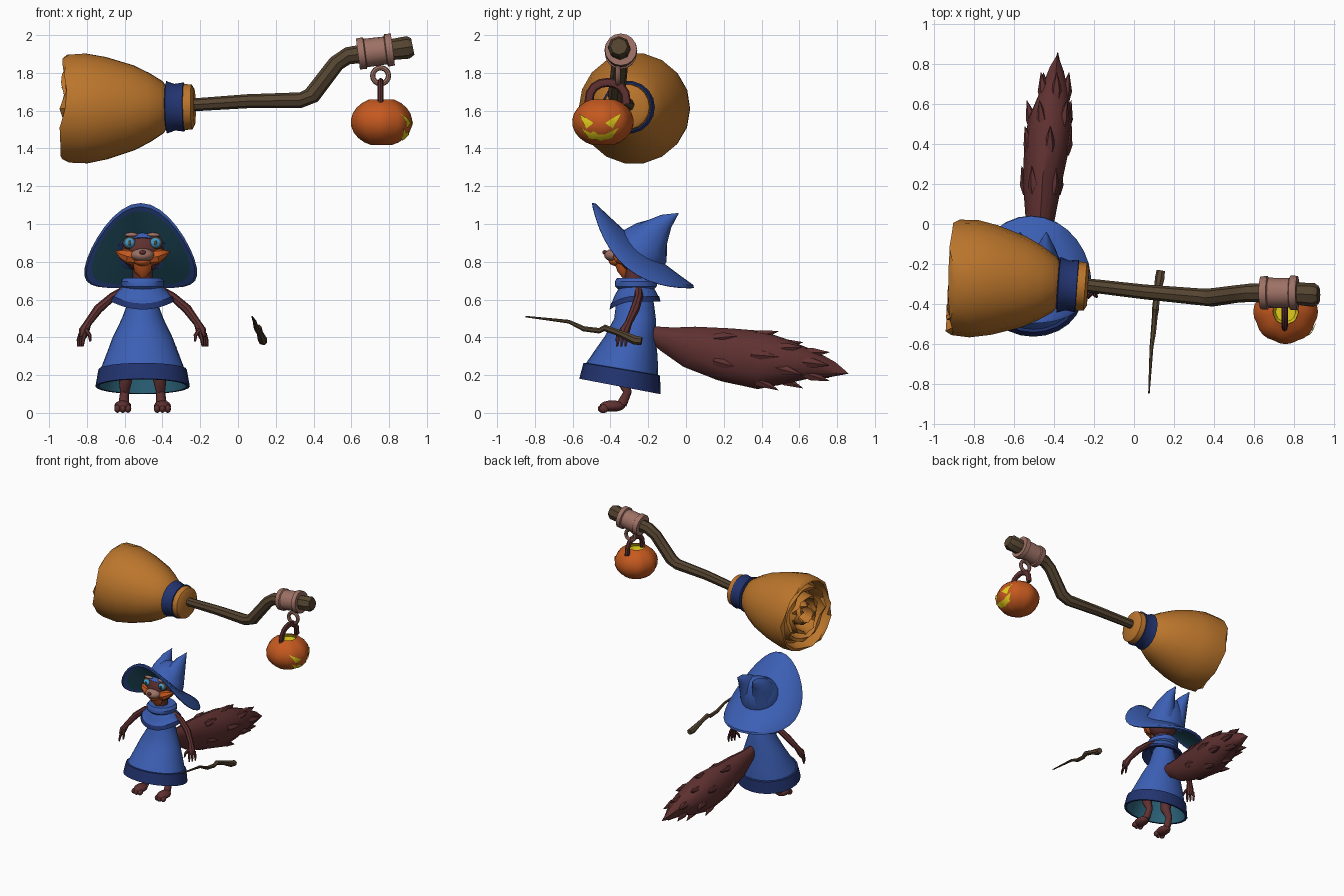
import bpy, bmesh, math, random
from mathutils import Vector

random.seed(4)
if bpy.data.objects.get("Cube"):
    bpy.data.objects.remove(bpy.data.objects["Cube"])
parts = []
CX = -0.505  # mirror line of the character


def material(name, r, g, b):
    m = bpy.data.materials.new(name)
    m.use_nodes = True
    m.diffuse_color = (r, g, b, 1)
    bsdf = next(n for n in m.node_tree.nodes if n.type == 'BSDF_PRINCIPLED')
    bsdf.inputs["Base Color"].default_value = (r, g, b, 1)
    return m


blue = material("blue cloth", .045, .115, .46)
navy = material("navy trim", .016, .034, .16)
teal = material("teal lining", .025, .13, .2)
fur = material("dark red fur", .115, .03, .03)
straw = material("straw", .5, .18, .025)
orange = material("pumpkin orange", .56, .1, .014)
yellow = material("glow yellow", .75, .6, .01)
wood = material("brown wood", .09, .058, .03)
pink = material("dusty pink", .34, .165, .13)
cyan = material("eye cyan", .05, .32, .6)


def finish(name, bm, mats):
    bmesh.ops.recalc_face_normals(bm, faces=bm.faces)
    me = bpy.data.meshes.new(name)
    bm.to_mesh(me)
    bm.free()
    for m in mats:
        me.materials.append(m)
    ob = bpy.data.objects.new(name, me)
    bpy.context.collection.objects.link(ob)
    parts.append(ob)
    return ob


def loft(name, pts, radii, mats, bands="", sides=12, axis=None, ref=(0, 0, 1)):
    """Rings along a path; bands gives a material digit per segment."""
    bm = bmesh.new()
    pts = [Vector(p) for p in pts]
    n, rings = len(pts), []
    bands = bands.ljust(n, "0")
    for i, p in enumerate(pts):
        t = Vector(axis) if axis else pts[min(i + 1, n - 1)] - pts[max(i - 1, 0)]
        u = Vector(ref).cross(t).normalized()
        v = t.cross(u).normalized()
        ru, rv = radii[i] if isinstance(radii[i], tuple) else (radii[i], radii[i])
        rings.append([bm.verts.new(p + u * ru * math.cos(a) + v * rv * math.sin(a))
                      for a in (2 * math.pi * k / sides for k in range(sides))])
    for i in range(n - 1):
        for k in range(sides):
            j = (k + 1) % sides
            f = bm.faces.new((rings[i][k], rings[i][j], rings[i + 1][j], rings[i + 1][k]))
            f.material_index = int(bands[i])
    bm.faces.new(rings[0]).material_index = int(bands[0])
    bm.faces.new(rings[-1]).material_index = int(bands[n - 2])
    return finish(name, bm, mats)


def upright(name, rows, mats, bands="", sides=24):
    """Stack of level ovals: rows are (x, y, z, rx, ry)."""
    return loft(name, [r[:3] for r in rows], [r[3:] for r in rows], mats, bands,
                sides, axis=(0, 0, 1), ref=(0, 1, 0))


def ball(name, loc, size, mat):
    bm = bmesh.new()
    bmesh.ops.create_uvsphere(bm, u_segments=16, v_segments=10, radius=1)
    for v in bm.verts:
        v.co = Vector(loc) + v.co * Vector(size)
    return finish(name, bm, [mat])


# Broom: bristle bundle with nested layers at the open end
root, run = Vector((-.23, -.315, 1.62)), Vector((-.7, .05, -.01))
profile = [(0, .095), (.02, .12), (.09, .125), (.1, .11), (.21, .11), (.24, .14), (.34, .185),
           (.46, .228), (.67, .275), (.82, .295), (.98, .29), (.98, .27), (.84, .25)]
for r in (.215, .15, .085):
    profile += [(.84, r + .01), (.97, r), (.97, r - .022), (.84, r - .04)]
broom = loft("broom_bristles", [root + run * a for a, r in profile], [r for a, r in profile],
             [straw], sides=18, axis=run)
for v in broom.data.vertices:  # ragged tips
    if (v.co - root).dot(run) / run.length_squared > .95:
        v.co += run * random.uniform(-.05, .03)
loft("broom_band", [root + run * a for a in (.07, .08, .15, .21, .22)],
     [.105, .132, .125, .14, .11], [navy], sides=18, axis=run)
loft("broom_handle", [(-.25, -.305, 1.63), (.05, -.34, 1.65), (.33, -.365, 1.655), (.39, -.368, 1.68),
                      (.52, -.35, 1.85), (.58, -.345, 1.89), (.75, -.345, 1.915),
                      (.9, -.355, 1.935), (.925, -.355, 1.94)],
     [.034, .037, .042, .046, .044, .046, .052, .06, .045], [wood], sides=8)
wrap = [(.635, .06), (.635, .082), (.67, .085), (.675, .076), (.78, .074), (.785, .087), (.82, .085), (.82, .06)]
loft("handle_wrap", [(x, -.345, 1.9 + (x - .635) * .13) for x, r in wrap], [r for x, r in wrap],
     [pink], sides=16, axis=(1, 0, .13))
bpy.ops.mesh.primitive_torus_add(location=(.755, -.36, 1.785), rotation=(math.pi / 2, 0, 0),
                                 major_radius=.042, minor_radius=.014,
                                 major_segments=16, minor_segments=8)
ring = bpy.context.object
ring.name = "lantern_ring"
ring.data.materials.append(pink)
parts.append(ring)

# Pumpkin lantern: lobed shell with a glowing bowl inside
PC, PR, PH = Vector((.76, -.44, 1.54)), .163, .13


def lobe(a):
    return .965 + .035 * abs(math.cos(4 * a)) * 1.2 - .007


rows = []
for i in range(1, 11):
    a = math.pi * (i / 10 * .85 + .02) - math.pi / 2
    rows.append((*(PC + Vector((0, 0, PH * math.sin(a)))), PR * math.cos(a), PR * math.cos(a)))
z = rows[-1][2]
rows += [(PC.x, PC.y, z - .005, .062, .062), (PC.x, PC.y, z - .03, .075, .075), (PC.x, PC.y, z - .09, .05, .05)]
pumpkin = upright("pumpkin", rows, [orange, yellow], "000000000011", 32)
for v in pumpkin.data.vertices:
    d = v.co - PC
    f = lobe(math.atan2(d.y, d.x))
    v.co = PC + Vector((d.x * f, d.y * f, d.z))


def face_plate(name, shape):
    """Thin glowing shape wrapped on the pumpkin, which looks towards +x."""
    bm = bmesh.new()
    bm.faces.new([bm.verts.new((0, h, z)) for h, z in shape])
    bmesh.ops.triangulate(bm, faces=bm.faces)
    bmesh.ops.subdivide_edges(bm, edges=bm.edges, cuts=4, use_grid_fill=True)
    turn = -.12
    for v in bm.verts:
        h, dz = v.co.y, v.co.z - PC.z
        r = PR * math.sqrt(1 - (dz / PH) ** 2)
        a = math.asin(max(-1, min(1, h / r))) + turn
        r = r * lobe(a) + .005
        v.co = PC + Vector((r * math.cos(a), r * math.sin(a), dz))
    return finish(name, bm, [yellow])


for side, s in (("left", 1), ("right", -1)):
    face_plate("pumpkin_eye_" + side, [(s * .11, 1.585), (s * .03, 1.535), (s * .07, 1.505)])
face_plate("pumpkin_mouth", [(-.1, 1.51), (-.05, 1.482), (-.03, 1.492), (-.01, 1.475), (.03, 1.475),
                             (.05, 1.485), (.1, 1.51), (.06, 1.455), (0, 1.44), (-.06, 1.455)])
arch = [math.pi * k / 8 for k in range(9)]
loft("lantern_strap", [(.755, -.415 - .1 * math.cos(a), 1.635 + .115 * math.sin(a) ** .7) for a in arch],
     [(.024, .016)] * 9, [fur], sides=8, ref=(1, 0, 0))

# Dress with trimmed hem and lining
dress = upright("dress", [(CX, *r) for r in (
    (-.26, .66, .07, .07), (-.27, .58, .08, .1), (-.27, .5, .11, .11), (-.295, .4, .16, .135),
    (-.315, .32, .19, .165), (-.338, .235, .222, .19), (-.34, .232, .234, .203), (-.35, .14, .25, .215),
    (-.35, .14, .232, .197), (-.33, .25, .2, .17), (-.28, .45, .1, .09))], [blue, navy, teal], "0000011122")
for v in dress.data.vertices:  # hem is higher at the front
    v.co.z -= (v.co.y + .35) * .19 * max(0, min(1, (.5 - v.co.z) / .3))
cape = upright("cape_collar", [(CX, -.27, *r) for r in (
    (.68, .09, .085), (.645, .13, .11), (.62, .148, .122), (.618, .156, .128), (.59, .168, .135),
    (.59, .145, .115), (.63, .1, .08))], [blue, navy], "000111")
for v in cape.data.vertices:
    v.co.z -= .04 * max(0, -(v.co.y + .27) / .13) ** 2
upright("neck_roll", [(CX, -.265, *r) for r in (
    (.65, .09, .09), (.67, .112, .11), (.695, .115, .112), (.715, .1, .1), (.715, .07, .07))], [blue])

# Head and face
ball("head", (CX, -.275, .86), (.115, .11, .115), fur)
upright("neck", [(CX, -.27, .66, .05, .05), (CX, -.28, .79, .055, .055)], [fur], sides=10)
upright("throat", [(CX, -.325, .715, .012, .012), (CX, -.335, .75, .045, .03), (CX, -.34, .79, .05, .04)],
        [orange], sides=10)
ball("muzzle", (CX, -.375, .835), (.062, .058, .036), pink)
ball("chin", (CX, -.365, .805), (.045, .045, .028), orange)
ball("nose", (CX, -.43, .85), (.017, .013, .012), fur)
for side, s in (("left", 1), ("right", -1)):
    x = lambda d: CX + s * d
    ball("eye_rim_" + side, (x(.068), -.352, .9), (.038, .022, .034), wood)
    ball("eye_" + side, (x(.068), -.362, .9), (.029, .02, .026), cyan)
    ball("pupil_" + side, (x(.068), -.38, .9), (.008, .005, .014), wood)
    ball("brow_" + side, (x(.06), -.352, .943), (.035, .018, .012), pink)
    loft("cheek_" + side, [(x(.03), -.345, .82), (x(.075), -.345, .828), (x(.105), -.335, .84), (x(.145), -.32, .855)],
         [.035, .042, .03, .002], [orange], sides=8)
    # Arm, hand and fingers
    loft("arm_" + side, [(x(.07), -.255, .66), (x(.16), -.25, .615), (x(.235), -.27, .55),
                         (x(.29), -.305, .475), (x(.31), -.325, .435), (x(.318), -.335, .4)],
         [.026, .022, .025, .02, .028, .02], [fur], sides=8, ref=(0, 1, 0))
    for k in range(3):
        loft("finger_%d_%s" % (k + 1, side), [(x(.305 + .012 * k), -.35 + .018 * k, .42),
             (x(.315 + .012 * k), -.36 + .022 * k, .385), (x(.318 + .012 * k), -.365 + .022 * k, .352)],
             [.011, .01, .006], [fur], sides=6, ref=(0, 1, 0))
    loft("thumb_" + side, [(x(.3), -.34, .44), (x(.28), -.36, .41), (x(.277), -.37, .38)],
         [.012, .01, .006], [fur], sides=6, ref=(0, 1, 0))
    # Leg, foot and toes
    loft("leg_" + side, [(x(.085), -.32, .3), (x(.09), -.345, .19), (x(.095), -.31, .11), (x(.1), -.34, .045)],
         [.045, .038, .024, .028], [fur], sides=10, ref=(0, 1, 0))
    ball("foot_" + side, (x(.105), -.39, .036), (.045, .068, .03), fur)
    for k in (-1, 0, 1):
        ball("toe_%d_%s" % (k + 2, side), (x(.105 + .028 * k), -.442 + .008 * abs(k), .022), (.017, .025, .022), fur)

# Hat brim: a disc tilted back with drooping sides
brim_rows = [(.1, 0), (.4, 0), (.7, 0), (.96, 0), (1, -.012), (.96, -.024), (.87, -.024), (.5, -.024), (.1, -.024)]
brim = loft("hat_brim", [(0, 0, h) for r, h in brim_rows], [r for r, h in brim_rows],
            [blue, teal], "00000011", 32, axis=(0, 0, 1), ref=(0, 1, 0))
for v in brim.data.vertices:
    s, t, h = v.co.x, -v.co.y, v.co.z
    lift = h - .13 * s * s
    v.co = (CX - .01 + .297 * s * (1 - .13 * t), -.22 - .27 * t + .66 * lift, .875 + .225 * t + .02 * t * t + .75 * lift)

# Hat crown with two ear points
loft("hat_crown", [(CX, -.25, .84), (CX, -.215, .885), (CX, -.18, .945), (CX, -.15, .99), (CX, -.13, 1.005)],
     [(.15, .15), (.145, .14), (.115, .1), (.07, .055), (.02, .015)], [blue], sides=20, axis=(0, .6, .8), ref=(0, 1, 0))
for side, s in (("left", 1), ("right", -1)):
    loft("hat_ear_" + side, [(CX + s * .055, -.215, .88), (CX + s * .06, -.165, .955),
                             (CX + s * .064, -.105, 1.015), (CX + s * .066, -.04, 1.057)],
         [(.085, .12), (.065, .085), (.037, .043), .002], [blue], sides=12, ref=(0, 1, 0))

# Bushy tail with pointed tufts
path = [(-.475, -.19, .42), (-.475, -.1, .39), (-.47, .03, .35), (-.46, .2, .31), (-.435, .4, .28),
        (-.42, .53, .272), (-.4, .67, .255), (-.39, .77, .23), (-.382, .85, .21)]
size = [(.03, .04), (.05, .065), (.075, .11), (.098, .14), (.115, .155), (.11, .12), (.07, .075), (.038, .04), (.002, .002)]
tail = loft("tail", path, size, [fur], sides=12)
for v in tail.data.vertices:
    v.co.y += random.uniform(-.015, .015)
for i in (3, 4, 5, 6):
    for k in range(5):
        a = k * 2 * math.pi / 5 + i * .6 + .3
        out = Vector((math.cos(a) * size[i][0], 0, math.sin(a) * size[i][1]))
        c = Vector(path[i])
        back = Vector((0, .1, -.015))
        loft("tail_tuft_%d_%d" % (i, k), [c + out * .75 - back * .5, c + out * .86, c + out * 1.08 + back * .9],
             [.025, .03, .001], [fur], sides=6)

# Crooked wand
loft("wand", [(.075, -.85, .51), (.088, -.62, .483), (.098, -.54, .445), (.105, -.46, .435),
              (.108, -.43, .45), (.115, -.36, .425), (.13, -.27, .385), (.135, -.235, .38)],
     [.004, .01, .014, .015, .018, .017, .025, .022], [wood], sides=7)

bpy.ops.object.select_all(action='DESELECT')
for ob in parts:
    ob.select_set(True)
bpy.context.view_layer.objects.active = parts[0]
bpy.ops.object.shade_smooth_by_angle(angle=math.radians(38))
